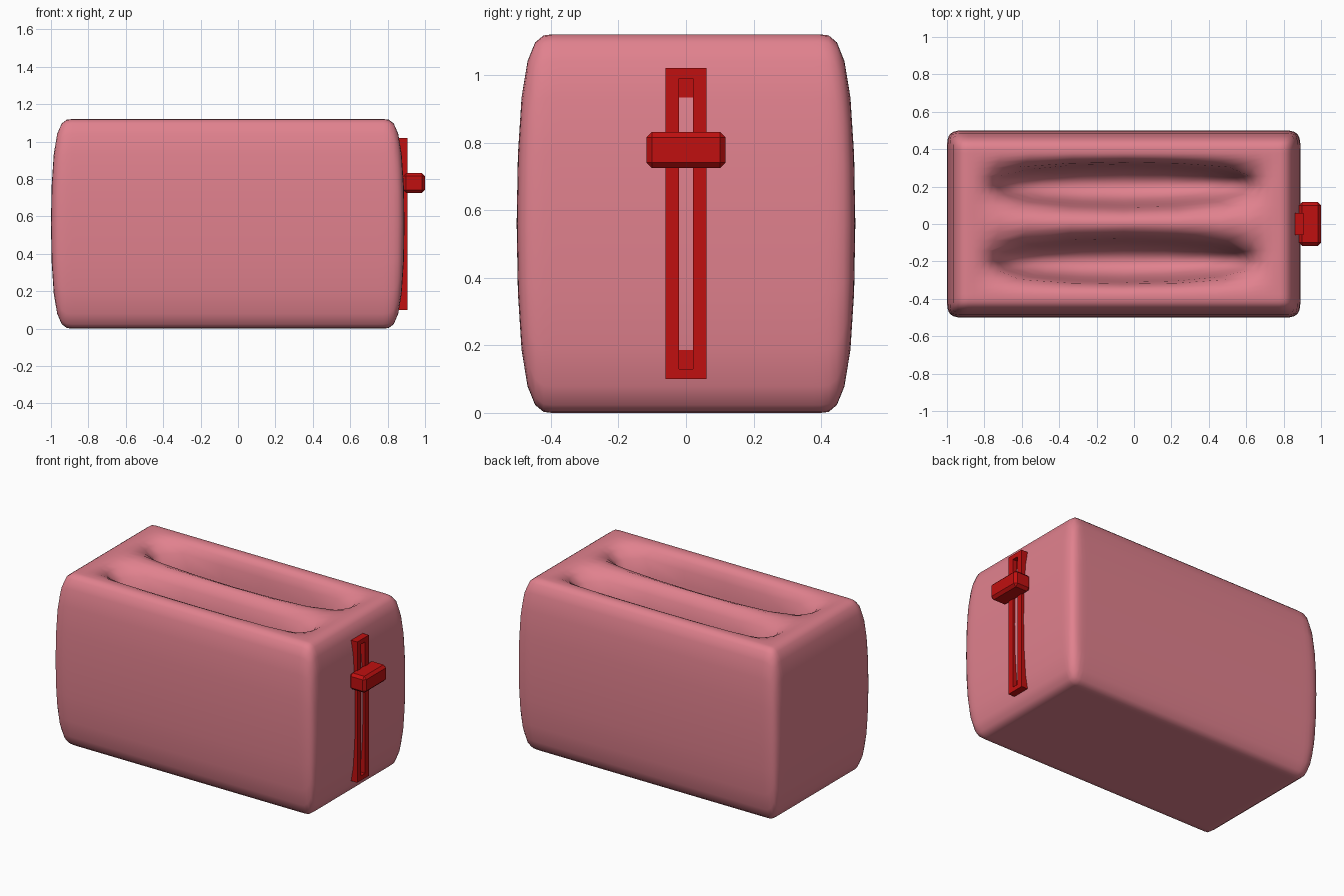
import bpy, bmesh
from mathutils import Vector

cube = bpy.data.objects.get("Cube")
if cube:
    bpy.data.objects.remove(cube, do_unlink=True)


def material(name, colour):
    mat = bpy.data.materials.new(name)
    mat.use_nodes = True
    mat.diffuse_color = (*colour, 1)
    mat.node_tree.nodes["Principled BSDF"].inputs["Base Color"].default_value = (*colour, 1)
    return mat


def box(bm, low, high):
    low, high = Vector(low), Vector(high)
    verts = bmesh.ops.create_cube(bm, size=1)["verts"]
    for v in verts:
        v.co = (low + high) / 2 + v.co * (high - low)


def finish(bm, name, mat):
    bmesh.ops.recalc_face_normals(bm, faces=bm.faces)
    mesh = bpy.data.meshes.new(name)
    bm.to_mesh(mesh)
    bm.free()
    mesh.materials.append(mat)
    obj = bpy.data.objects.new(name, mesh)
    bpy.context.collection.objects.link(obj)
    return obj


pink = material("soft pink", (0.75, 0.22, 0.27))
red = material("deep red", (0.53, 0.005, 0.005))

# Body cage: a box with support loops, softened by subdivision
CENTRE, HALF_X, HALF_Y, HEIGHT = -0.055, 0.95, 0.506, 1.12
SLOT_X, SLOT_DEPTH = 0.72, 0.55
slots = [(-0.315, -0.08), (0.09, 0.325)]
bm = bmesh.new()
box(bm, (CENTRE - HALF_X, -HALF_Y, 0), (CENTRE + HALF_X, HALF_Y, HEIGHT))
cuts = [((CENTRE + x, 0, 0), (1, 0, 0)) for x in (-0.83, -SLOT_X, SLOT_X, 0.83)]
cuts += [((0, y, 0), (0, 1, 0)) for y in (-0.39, *slots[0], *slots[1], 0.39)]
for point, normal in cuts:
    geom = bm.verts[:] + bm.edges[:] + bm.faces[:]
    bmesh.ops.bisect_plane(bm, geom=geom, plane_co=point, plane_no=normal)

# Two bread slots pushed down from the top
bm.normal_update()
mouths = []
for f in bm.faces:
    c = f.calc_center_median()
    if f.normal.z > 0.9 and abs(c.x - CENTRE) < SLOT_X and any(a < c.y < b for a, b in slots):
        mouths.append(f)
floors = bmesh.ops.extrude_discrete_faces(bm, faces=mouths)["faces"]
for f in floors:
    bmesh.ops.translate(bm, verts=f.verts[:], vec=(0, 0, -SLOT_DEPTH))
for f in bm.faces:
    f.smooth = True
body = finish(bm, "body", pink)
subsurf = body.modifiers.new("soften", "SUBSURF")
subsurf.levels = subsurf.render_levels = 2

# Lever track: a plate with a recessed channel
bm = bmesh.new()
box(bm, (0.845, -0.06, 0.10), (0.905, 0.06, 1.02))
bm.normal_update()
front = max(bm.faces, key=lambda f: f.normal.x)
channel = bmesh.ops.extrude_discrete_faces(bm, faces=[front])["faces"][0]
for v in channel.verts:
    v.co.y *= 0.35
    v.co.z = 0.13 if v.co.z < 0.5 else 0.99
channel = bmesh.ops.extrude_discrete_faces(bm, faces=[channel])["faces"][0]
bmesh.ops.translate(bm, verts=channel.verts[:], vec=(-0.03, 0, 0))
finish(bm, "lever_track", red)

# Lever handle with chamfered edges
bm = bmesh.new()
box(bm, (0.882, -0.117, 0.724), (1.0, 0.117, 0.832))
bmesh.ops.bevel(bm, geom=bm.edges[:], offset=0.017, segments=1, affect="EDGES")
finish(bm, "lever_handle", red)
